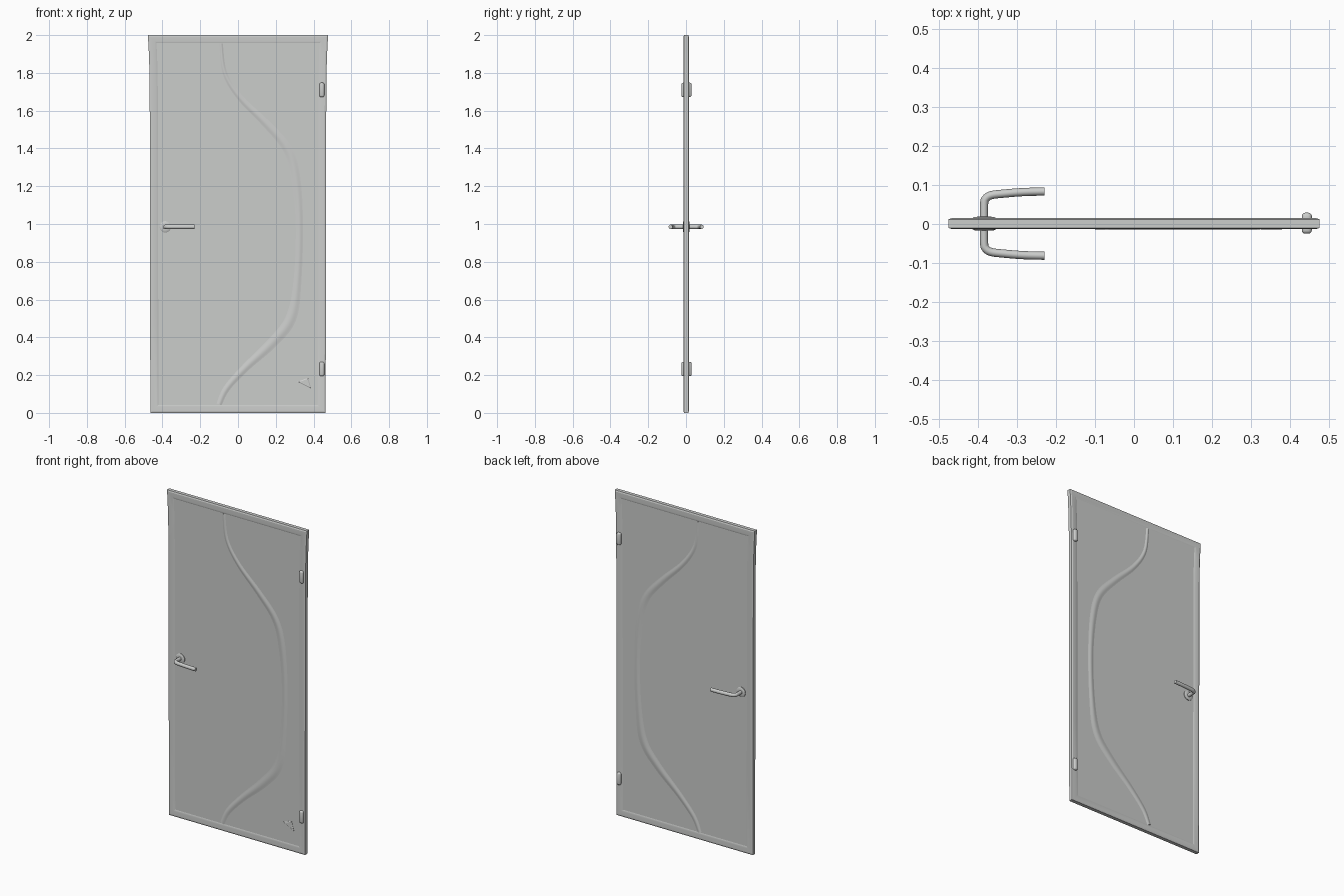
import bpy, bmesh, math
from mathutils import Vector
from mathutils.geometry import interpolate_bezier

cube = bpy.data.objects.get("Cube")
if cube:
    bpy.data.objects.remove(cube)

grey = bpy.data.materials.new("door_grey")
grey.use_nodes = True
COLOUR = (0.6, 0.61, 0.6, 1)
grey.diffuse_color = COLOUR
grey.node_tree.nodes["Principled BSDF"].inputs["Base Color"].default_value = COLOUR

MID = 0.001      # depth of the door's middle plane
FACE = 0.0105    # half thickness of the panel


def finish(name, bm, angle=40):
    bmesh.ops.recalc_face_normals(bm, faces=bm.faces)
    mesh = bpy.data.meshes.new(name)
    bm.to_mesh(mesh)
    bm.free()
    mesh.materials.append(grey)
    obj = bpy.data.objects.new(name, mesh)
    bpy.context.collection.objects.link(obj)
    bpy.ops.object.select_all(action="DESELECT")
    obj.select_set(True)
    bpy.context.view_layer.objects.active = obj
    bpy.ops.object.shade_smooth_by_angle(angle=math.radians(angle))
    return obj


def skin(bm, rings, loop=False, caps=True):
    """Bridge closed rings of points, in order."""
    rows = [[bm.verts.new(p) for p in ring] for ring in rings]
    n = len(rows[0])
    pairs = list(zip(rows, rows[1:])) + ([(rows[-1], rows[0])] if loop else [])
    for a, b in pairs:
        for i in range(n):
            j = (i + 1) % n
            bm.faces.new((a[i], a[j], b[j], b[i]))
    if caps and not loop:
        bm.faces.new(rows[0])
        bm.faces.new(rows[-1])


def half_width(z):
    # the sides flare slightly towards the top corners
    return 0.464 + 0.004 * z / 2 + 0.009 * max(0, (z - 1.7) / 0.3) ** 2


# Frame: a chamfered profile swept round the outline with mitred corners
def outline(inset, y):
    heights = [inset + (2 - 2 * inset) * t for t in (0, .25, .5, .75, .86, .92, .96, 1)]
    right = [(half_width(z) - inset, y + MID, z) for z in heights]
    return right + [(-x, y, z) for x, y, z in reversed(right)]


half = [(0.043, FACE), (0.033, 0.014), (0.008, 0.014), (0, 0.011)]
profile = half + [(i, -y) for i, y in reversed(half)]
bm = bmesh.new()
skin(bm, [outline(i, y) for i, y in profile], loop=True)
finish("door_frame", bm, 20)

# Panel: a slab filling the frame
bm = bmesh.new()
skin(bm, [outline(0.03, -FACE), outline(0.03, FACE)])
finish("door_panel", bm, 20)

# Curved relief band on both faces: (x, z, half width)
KNOTS = [(-.09, 1.955, .012), (-.07, 1.8, .016), (.01, 1.67, .02), (.15, 1.53, .026),
         (.26, 1.4, .03), (.305, 1.25, .03), (.325, 1, .024), (.315, .7, .026),
         (.28, .5, .036), (.18, .37, .034), (.04, .24, .026), (-.06, .13, .022), (-.1, .045, .018)]


def spline(knots, steps=6):
    pts = [Vector(k) for k in knots]
    slopes = [(pts[min(i + 1, len(pts) - 1)] - pts[max(i - 1, 0)]) / 6 for i in range(len(pts))]
    out = []
    for i in range(len(pts) - 1):
        out += interpolate_bezier(pts[i], pts[i] + slopes[i], pts[i + 1] - slopes[i + 1], pts[i + 1], steps)[:-1]
    return out + [pts[-1]]


path = spline(KNOTS)
for name, side in (("front", -1), ("back", 1)):
    bm = bmesh.new()
    rings = []
    for i, p in enumerate(path):
        d = path[min(i + 1, len(path) - 1)] - path[max(i - 1, 0)]
        across = Vector((d.y, -d.x)).normalized()
        ring = []
        for k in range(9):
            t = k / 4 - 1
            depth = FACE - 0.0005 + 0.0045 * math.cos(t * math.pi / 2) ** 2
            ring.append((p.x + across.x * p.z * t, MID + side * depth, p.y + across.y * p.z * t))
        rings.append(ring)
    skin(bm, rings)
    finish(name + "_curved_band", bm, 40)

    # Handle: round rose plus a bent lever
    hx, hz = -0.385, 0.985
    bm = bmesh.new()
    rose = [(0.030, 0.009), (0.030, 0.0145), (0.026, 0.017), (0.014, 0.018)]
    skin(bm, [[(hx + r * math.cos(a * math.tau / 32), MID + side * y, hz + r * math.sin(a * math.tau / 32))
               for a in range(32)] for r, y in rose])
    finish(name + "_handle_rose", bm)

    lever = [(0, 0, 0), (0, 0.05, 0), (0.004, 0.064, 0), (0.018, 0.073, 0), (0.05, 0.077, 0),
             (0.1, 0.081, 0), (0.155, 0.0825, 0)]
    line = spline(lever, 5)
    rings = []
    for i, p in enumerate(line):
        d = (line[min(i + 1, len(line) - 1)] - line[max(i - 1, 0)]).normalized()
        n = Vector((d.y, -d.x, 0))
        ring = []
        for k in range(16):
            a = k * math.tau / 16
            q = p + n * 0.0105 * math.cos(a) + Vector((0, 0, 0.0115 * math.sin(a)))
            ring.append((hx + q.x, MID + side * q.y, hz + q.z))
        rings.append(ring)
    bm = bmesh.new()
    skin(bm, rings)
    finish(name + "_handle_lever", bm)

# Hinges: rounded blocks through the frame near the +x edge
for name, z in (("upper_hinge", 1.71), ("lower_hinge", 0.232)):
    bm = bmesh.new()
    bmesh.ops.create_cube(bm, size=1)
    bmesh.ops.scale(bm, vec=(0.026, 0.054, 0.076), verts=bm.verts)
    bmesh.ops.translate(bm, vec=(0.444, MID + 0.001, z), verts=bm.verts)
    bmesh.ops.bevel(bm, geom=bm.edges[:], offset=0.009, segments=3, affect="EDGES", profile=0.5)
    finish(name, bm)

# Small triangular chip on the lower front
bm = bmesh.new()
corners = [(0.315, 0.165), (0.372, 0.186), (0.388, 0.128)]
cx, cz = (sum(c[i] for c in corners) / 3 for i in (0, 1))
skin(bm, [[(cx + (x - cx) * s, MID - y, cz + (z - cz) * s) for x, z in corners]
          for s, y in ((1, 0.009), (1, 0.012), (0.75, 0.0145))])
finish("triangle_chip", bm, 20)
